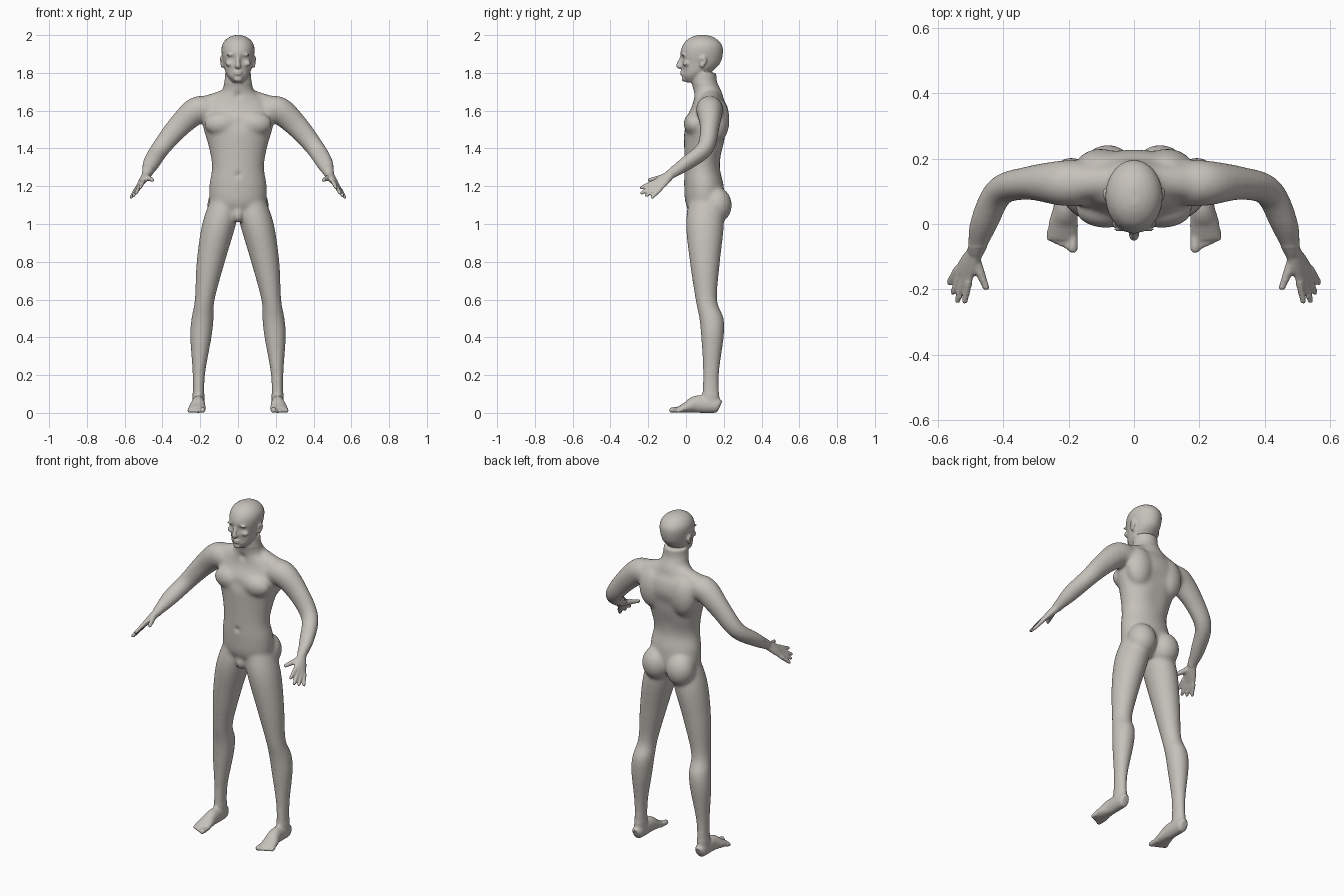
import bpy
import bmesh
import math
from mathutils import Vector, Matrix

old = bpy.data.objects.get("Cube")
if old:
    bpy.data.objects.remove(old, do_unlink=True)

skin = bpy.data.materials.new("warm grey skin")
skin.use_nodes = True
colour = (0.56, 0.53, 0.49, 1)
skin.diffuse_color = colour
skin.node_tree.nodes["Principled BSDF"].inputs["Base Color"].default_value = colour

SIDEWAYS, DEEP, UP = Vector((1, 0, 0)), Vector((0, 1, 0)), Vector((0, 0, 1))
SIDES = (1, -1)
RING = 32
bm = bmesh.new()


def spline(rows, steps=6):
    """Smoothly interpolate rows of numbers."""
    last = len(rows) - 1
    out = []
    for i in range(last):
        before, start, end, after = (rows[max(0, min(last, i + k))] for k in (-1, 0, 1, 2))
        for step in range(steps):
            t = step / steps
            out.append([q + t / 2 * (r - p + t * (2 * p - 5 * q + 4 * r - w + t * (3 * (q - r) + w - p)))
                        for p, q, r, w in zip(before, start, end, after)])
    return out + [list(rows[last])]


def loft(rows, side=1, axis=SIDEWAYS, normal=None):
    """Closed skin over ellipses given as x, y, z, radius along axis, other radius."""
    rows = spline(rows)
    centres = [Vector(row[:3]) for row in rows]
    rings = []
    for i, (centre, row) in enumerate(zip(centres, rows)):
        along = centres[min(i + 1, len(rows) - 1)] - centres[max(i - 1, 0)]
        tangent = normal or along.normalized()
        wide = (axis - tangent * axis.dot(tangent)).normalized()
        tall = tangent.cross(wide)
        ring = []
        for k in range(RING):
            angle = math.tau * k / RING
            point = centre + wide * row[3] * math.cos(angle) + tall * row[4] * math.sin(angle)
            ring.append(bm.verts.new((point.x * side, point.y, max(point.z, 0))))
        rings.append(ring)
    for lower, upper in zip(rings, rings[1:]):
        for k in range(RING):
            j = (k + 1) % RING
            bm.faces.new((lower[k], lower[j], upper[j], upper[k]))
    bm.faces.new(rings[0][::-1])
    bm.faces.new(rings[-1])


def column(rows, side=1, centre_x=lambda height: 0):
    """Upright form from rows of height, half width, front y, back y."""
    loft([(centre_x(height), (front + back) / 2, height, half, (back - front) / 2)
          for height, half, front, back in rows], side, normal=UP)


def blob(centre, radii, side=1):
    x, y, z = centre
    place = Matrix.Translation((x * side, y, z)) @ Matrix.Diagonal((*radii, 1))
    bmesh.ops.create_uvsphere(bm, u_segments=24, v_segments=16, radius=1, matrix=place)


def digit(base, tip, thick, thin, side, axis=SIDEWAYS):
    """Finger or toe, tapered, with a round tip."""
    middle = (base + tip) / 2
    mean = (thick + thin) / 2
    loft([(*base, thick, thick), (*middle, mean, mean), (*tip, thin, thin)], side, axis)
    blob(tip, (thin, thin, thin), side)


def build_torso():
    column([(1.03, .04, .05, .16), (1.1, .14, 0, .2), (1.2, .152, -.01, .2), (1.3, .138, -.01, .18),
            (1.4, .153, -.01, .2), (1.5, .182, -.01, .22), (1.56, .19, 0, .23), (1.62, .185, .03, .22),
            (1.66, .145, .04, .2), (1.7, .09, .04, .19), (1.75, .073, .03, .165), (1.8, .068, .03, .16)])
    blob((0, .035, 1.05), (.03, .035, .045))
    for side in SIDES:
        # Chest, shoulder blade, buttock and trapezius
        blob((.085, .045, 1.53), (.095, .058, .065), side)
        blob((.1, .165, 1.55), (.085, .066, .12), side)
        blob((.08, .163, 1.1), (.083, .08, .095), side)
        loft([(0, .13, 1.7, .04, .05), (.09, .13, 1.66, .045, .05), (.2, .125, 1.615, .055, .06)], side, UP)


def build_head():
    column([(1.75, .026, 0, .05), (1.78, .053, -.02, .1), (1.81, .068, -.02, .14), (1.85, .077, -.025, .18),
            (1.9, .086, -.03, .195), (1.94, .086, -.02, .193), (1.97, .071, 0, .173),
            (1.99, .045, .03, .143), (2, .015, .06, .11)])
    # Nose, lips and chin
    loft([(0, -.02, 1.89, .008, .01), (0, -.04, 1.84, .013, .012), (0, -.03, 1.83, .014, .01)])
    blob((0, -.044, 1.838), (.009, .009, .008))
    for height in (1.793, 1.805):
        blob((0, -.02, height), (.022, .012, .006))
    blob((0, -.012, 1.767), (.022, .012, .014))
    for side in SIDES:
        # Nostril, brow, cheek, ear and ear lobe
        blob((.011, -.032, 1.834), (.007, .01, .007), side)
        blob((.034, -.016, 1.895), (.028, .012, .008), side)
        blob((.045, .002, 1.85), (.022, .02, .016), side)
        blob((.087, .09, 1.864), (.012, .02, .026), side)
        blob((.084, .085, 1.842), (.009, .012, .016), side)


def build_leg(side):
    # The leg leans outward and straightens towards the ankle
    column([(1.15, .08, .02, .18), (1, .09, 0, .2), (.8, .075, .02, .18), (.6, .053, .05, .165),
            (.5, .059, .07, .2), (.4, .057, .08, .2), (.2, .033, .09, .175), (.03, .032, .08, .18)],
           side, lambda height: .21 - .11 * height ** 2.3)
    # Foot from heel to ball, then toes
    loft([(.21, .18, .035, .018, .025), (.21, .16, .04, .031, .04), (.21, .06, .046, .035, .046),
          (.216, 0, .028, .045, .028), (.218, -.045, .015, .046, .015)], side)
    for i in range(5):
        radius = .011 if i else .015
        x = .187 + .0175 * i
        digit(Vector((x, -.02, .017)), Vector((x, .008 * i - .075, radius)), radius, radius, side)


def build_arm(side):
    wrist, knuckles = Vector((.485, -.085, 1.26)), Vector((.522, -.155, 1.203))
    across = Vector((.53, .63, -.57)).normalized()
    forward = Vector((.3, -.8, -.55)).normalized()
    loft([(.15, .125, 1.6, .07, .07), (.22, .125, 1.6, .07, .073), (.32, .125, 1.51, .052, .061),
          (.41, .1, 1.4, .045, .05), (.46, 0, 1.32, .038, .045), (*wrist, .027, .025)], side, DEEP)
    # Palm widens from wrist to knuckles
    loft([(*wrist, .026, .022), (*wrist.lerp(knuckles, .5), .036, .019), (*knuckles, .042, .013)], side, across)
    # Fingers fan out from the knuckles, then the thumb
    for i, reach in enumerate((.068, .088, .08, .066)):
        spread = across * (i - 1.5)
        digit(knuckles + spread * .021, knuckles + forward * reach + spread * .03, .0125, .0095, side, across)
    digit(Vector((.488, -.105, 1.25)), Vector((.453, -.194, 1.233)), .018, .0105, side, across)


def soften(verts, times):
    for _ in range(times):
        bmesh.ops.smooth_vert(bm, verts=verts, factor=.5, use_axis_x=True, use_axis_y=True, use_axis_z=True)


def press(centre, radius, push):
    """Push the skin softly around a point, on both sides unless it is central."""
    for side in SIDES if centre[0] else (1,):
        mirror = Vector((side, 1, 1))
        middle, move = Vector(centre) * mirror, Vector(push) * mirror
        for vert in bm.verts:
            distance = (vert.co - middle).length / radius
            if distance < 2:
                vert.co += move * math.exp(-distance * distance)


build_torso()
build_head()
for side in SIDES:
    build_leg(side)
    build_arm(side)

# Fuse the parts into one skin
raw = bpy.data.meshes.new("raw_parts")
bmesh.ops.recalc_face_normals(bm, faces=bm.faces)
bm.to_mesh(raw)
bm.free()
body = bpy.data.objects.new("body", raw)
bpy.context.collection.objects.link(body)
fuse = body.modifiers.new("fuse", 'REMESH')
fuse.mode = 'VOXEL'
fuse.voxel_size = .006
graph = bpy.context.evaluated_depsgraph_get()
mesh = bpy.data.meshes.new_from_object(body.evaluated_get(graph))
body.modifiers.clear()
body.data = mesh
bpy.data.meshes.remove(raw)

# Soften large forms strongly, hands, feet and face lightly
bm = bmesh.new()
bm.from_mesh(mesh)
soften(bm.verts[:], 2)
soften([v for v in bm.verts if .1 < v.co.z < 1.74 and v.co.y > -.07], 20)

# Eye sockets, eyelids, ear hollows, spine, navel, breastbone and throat
press((.033, -.03, 1.876), .02, DEEP * .013)
press((.033, -.02, 1.876), .01, DEEP * -.006)
press((.094, .085, 1.86), .014, SIDEWAYS * -.01)
for height in (1.38, 1.5):
    press((0, .21, height), .06, DEEP * -.008)
press((0, -.01, 1.26), .016, DEEP * .007)
press((0, -.01, 1.53), .035, DEEP * .006)
press((0, .04, 1.68), .02, DEEP * .008)
bm.to_mesh(mesh)
bm.free()

mesh.materials.clear()
mesh.materials.append(skin)
for face in mesh.polygons:
    face.material_index = 0
    face.use_smooth = True
